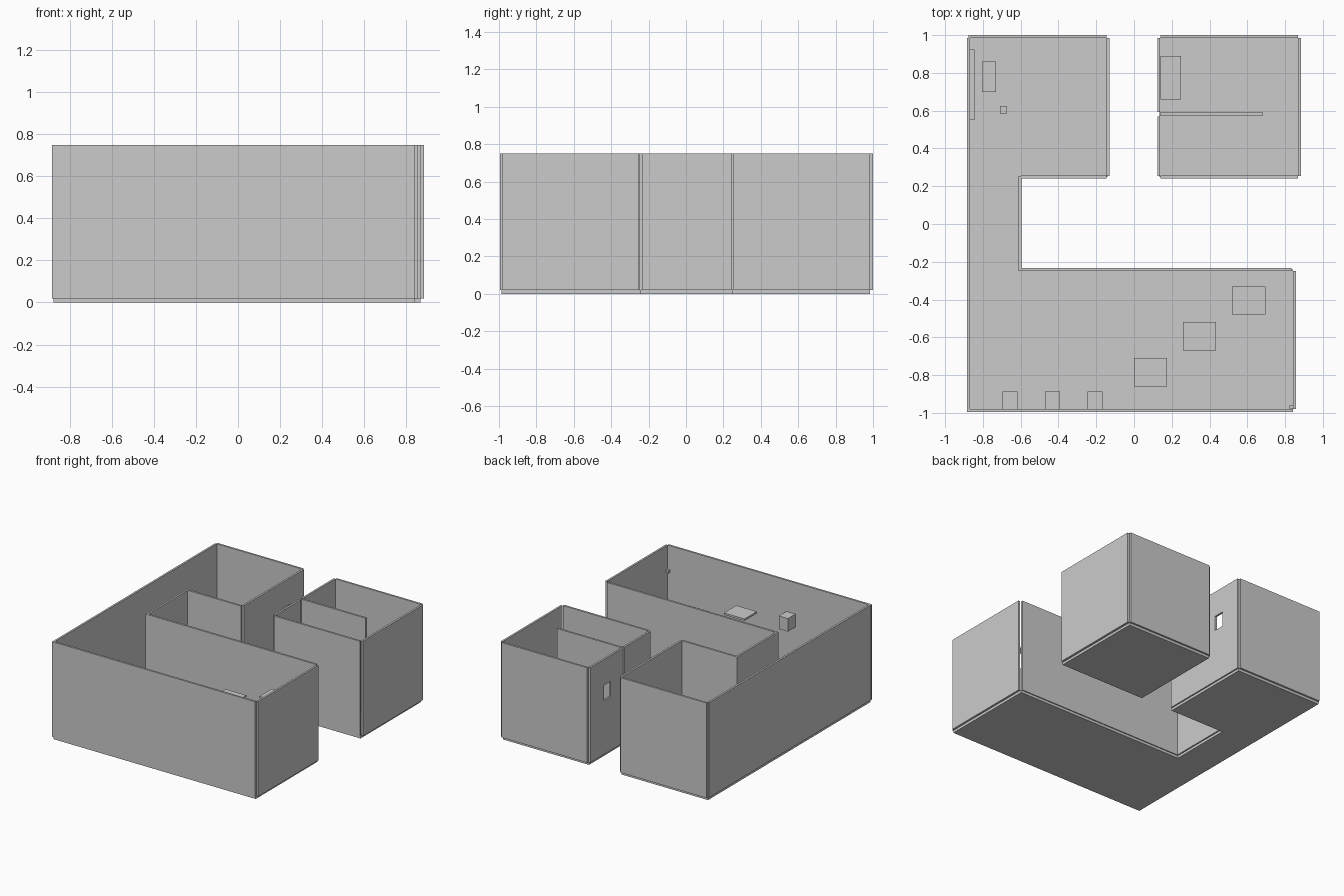
import bpy
import bmesh

old = bpy.data.objects.get("Cube")
if old:
    bpy.data.objects.remove(old, do_unlink=True)

grey = bpy.data.materials.new("plain_grey")
grey.use_nodes = True
GREY = (0.6, 0.6, 0.6, 1)
grey.diffuse_color = GREY
grey.node_tree.nodes["Principled BSDF"].inputs["Base Color"].default_value = GREY

FLOOR = 0.02    # top of the floor slab
TOP = 0.75      # top of the walls
HALF = 0.0075   # half the wall thickness


def prism(name, outline, z0, z1):
    """Extrude a flat outline from z0 up to z1."""
    bm = bmesh.new()
    face = bm.faces.new([bm.verts.new((x, y, z0)) for x, y in outline])
    up = bmesh.ops.extrude_face_region(bm, geom=[face])
    moved = [v for v in up["geom"] if isinstance(v, bmesh.types.BMVert)]
    bmesh.ops.translate(bm, verts=moved, vec=(0, 0, z1 - z0))
    bmesh.ops.recalc_face_normals(bm, faces=bm.faces)
    mesh = bpy.data.meshes.new(name)
    bm.to_mesh(mesh)
    bm.free()
    mesh.materials.append(grey)
    ob = bpy.data.objects.new(name, mesh)
    bpy.context.collection.objects.link(ob)
    return ob


def box(name, x0, x1, y0, y1, z0, z1):
    return prism(name, [(x0, y0), (x1, y0), (x1, y1), (x0, y1)], z0, z1)


def wall_x(name, x0, x1, y):
    """Wall running along x."""
    return box(name, x0, x1, y - HALF, y + HALF, FLOOR, TOP)


def wall_y(name, x, y0, y1):
    """Wall running along y."""
    return box(name, x - HALF, x + HALF, y0, y1, FLOOR, TOP)


# Floors
W, E, S, N = -0.877, 0.85, -0.987, 0.992
prism("main_floor", [(W, S), (0.842, S), (0.842, -0.24), (-0.607, -0.24),
                     (-0.607, 0.248), (-0.14, 0.248), (-0.14, 0.985),
                     (W, 0.985)], 0, FLOOR)
box("side_room_floor", 0.135, 0.868, 0.248, 0.985, 0, FLOOR)

# Walls of the front hall, corridor and rear room
wall_x("front_wall", -0.885, 0.842, S)
wall_y("hall_right_wall", E, -0.98, -0.25)
wall_x("hall_back_wall", -0.612, 0.835, -0.24)
wall_y("corridor_wall", -0.604, -0.247, 0.255)
wall_y("long_wall", W, -0.995, 0.985)
wall_x("rear_room_front_wall", -0.597, -0.145, 0.248)
rear_window_wall = wall_y("rear_room_window_wall", -0.137, 0.255, 0.985)
wall_x("rear_room_back_wall", -0.875, -0.145, N)

# Walls of the separate side room
wall_x("side_room_front_wall", 0.14, 0.868, 0.248)
wall_x("side_room_back_wall", 0.14, 0.868, N)
wall_y("side_room_right_wall", 0.877, 0.255, 0.985)
wall_y("side_room_left_wall", 0.131, 0.255, 0.568)
side_window_wall = wall_y("side_room_window_wall", 0.131, 0.592, 0.985)
wall_x("partition", 0.138, 0.683, 0.582)

# Facing windows, cut through both walls
cutter = box("window_cutter", -0.2, 0.2, 0.74, 0.82, 0.435, 0.55)
cutter.hide_render = True
cutter.display_type = "WIRE"
for wall in (rear_window_wall, side_window_wall):
    cut = wall.modifiers.new("window", "BOOLEAN")
    cut.operation = "DIFFERENCE"
    cut.solver = "EXACT"
    cut.object = cutter
bpy.context.view_layer.update()
graph = bpy.context.evaluated_depsgraph_get()
for wall in (rear_window_wall, side_window_wall):
    cut_mesh = bpy.data.meshes.new_from_object(wall.evaluated_get(graph))
    wall.modifiers.clear()
    wall.data = cut_mesh
bpy.data.objects.remove(cutter, do_unlink=True)

# Diagonal row of floating platforms in the hall
for i in range(3):
    x, y = 0.26 * i, -0.86 + 0.19 * i
    box(f"platform_{i + 1}", x, x + 0.175, y, y + 0.15, 0.495, 0.51)

# Rising blocks along the front wall
for i, top in enumerate((0.2, 0.35, 0.51)):
    x = -0.695 + 0.225 * i
    box(f"block_{i + 1}", x, x + 0.077, -0.98, -0.888, top - 0.1, top)

# Small switch in the hall corner
box("switch", 0.822, 0.843, -0.978, -0.96, 0.545, 0.566)

# Furniture of the two rear rooms
box("wall_panel", -0.87, -0.845, 0.55, 0.925, 0.17, 0.35)
box("table", -0.805, -0.73, 0.70, 0.86, FLOOR, 0.12)
box("stool", -0.71, -0.672, 0.585, 0.625, FLOOR, 0.07)
box("bench", 0.139, 0.25, 0.66, 0.89, FLOOR, 0.12)
